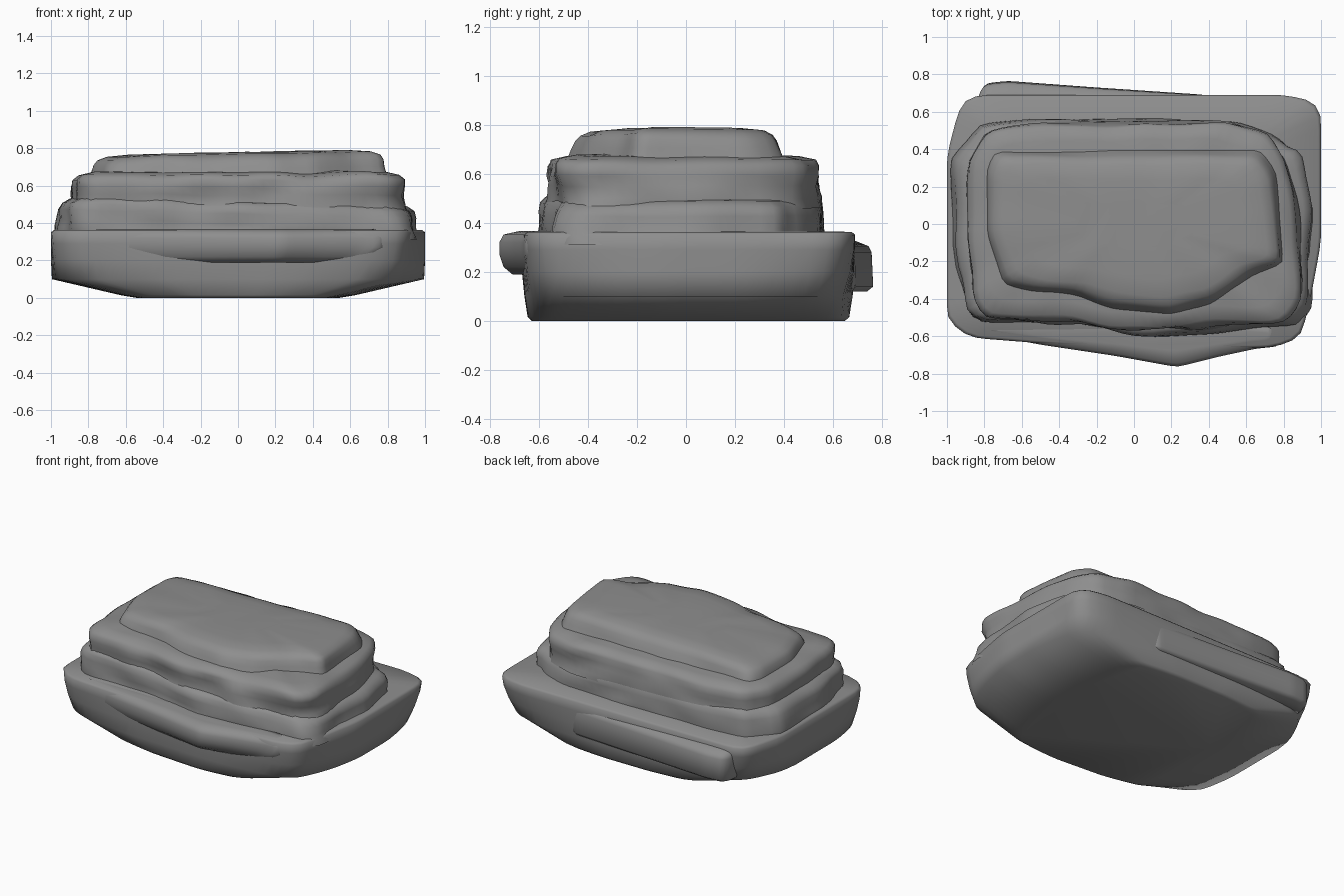
import bpy, bmesh
from mathutils import Vector, noise

# Dark grey stone
stone = bpy.data.materials.new("dark_stone")
stone.diffuse_color = (0.27, 0.27, 0.27, 1)


def resample(pts, n):
    """Evenly space n points round a closed outline, lightly rounding its corners."""
    pts = [Vector(p) for p in pts]
    segs = [(a, b, (b - a).length) for a, b in zip(pts, pts[1:] + pts[:1])]
    step = sum(s[2] for s in segs) / n
    out, travelled = [], 0.0
    for a, b, length in segs:
        while len(out) < n and len(out) * step < travelled + length:
            out.append(a.lerp(b, (len(out) * step - travelled) / length))
        travelled += length
    return [(out[i - 1] + out[i] * 4 + out[(i + 1) % len(out)]) / 6 for i in range(len(out))]


def slab(name, outline, rings, centre=(0, 0), n=96, tilt=0.0, rough=0.0, top=False, bottom=False):
    """Loft an outline through (z, x scale, y scale, corner tuck) rings."""
    pts, c = resample(outline, n), Vector(centre)
    bm = bmesh.new()
    loops = []
    for z, sx, sy, *tuck in rings:
        loop = []
        for p in pts:
            d = p - c
            k = noise.noise(Vector((p.x * 3.5, p.y * 3.5, z * 9))) * rough
            if p.y < -0.2:
                k *= 1.8
            if tuck:  # pull the corners in towards an ellipse
                d = d * (1 - tuck[0] * max(0, p.x ** 2 + (p.y / 0.68) ** 2 - 1.1))
            q = c + Vector((d.x * sx, d.y * sy)) + d.normalized() * k
            loop.append(bm.verts.new((q.x, q.y, z + tilt * q.x + k * 0.3)))
        loops.append(loop)
    for lo, hi in zip(loops, loops[1:]):
        for i in range(len(lo)):
            j = (i + 1) % len(lo)
            bm.faces.new((lo[i], lo[j], hi[j], hi[i]))
    if top:
        bm.faces.new(loops[-1])
    if bottom:
        bm.faces.new(loops[0][::-1])
    bmesh.ops.recalc_face_normals(bm, faces=bm.faces)
    mesh = bpy.data.meshes.new(name)
    bm.to_mesh(mesh)
    bm.free()
    mesh.materials.append(stone)
    ob = bpy.data.objects.new(name, mesh)
    bpy.context.collection.objects.link(ob)
    bpy.context.view_layer.objects.active = ob
    ob.select_set(True)
    bpy.ops.object.shade_smooth_by_angle(angle=1.45)
    ob.select_set(False)
    return ob


# Wide base slab, its underside curving up towards both ends
slab("base_slab",
     [(-1, -0.5), (-0.93, -0.58), (-0.85, -0.61), (-0.4, -0.645), (0.2, -0.67), (0.75, -0.66),
      (0.89, -0.61), (0.94, -0.42), (1, -0.1), (1, 0.6), (0.96, 0.66), (0.8, 0.69),
      (0.2, 0.69), (-0.83, 0.69), (-0.9, 0.67), (-0.94, 0.6), (-1, 0.37)],
     [(0, 0.54, 0.94, 0.06), (0.015, 0.63, 0.965, 0.08), (0.1, 0.995, 0.985, 0.1),
      (0.2, 1, 1, 0.05), (0.29, 1, 1, 0.01), (0.35, 1, 1), (0.363, 0.985, 0.98),
      (0.366, 0.65, 0.65)], bottom=True)

# Overhanging lip along the front of the base
slab("front_ledge",
     [(-0.85, -0.58), (-0.5, -0.645), (-0.1, -0.705), (0.23, -0.765), (0.45, -0.71),
      (0.66, -0.665), (0.78, -0.655), (0.8, -0.55)],
     [(0.19, 0.8, 0.75), (0.22, 0.9, 0.92), (0.27, 1, 1), (0.32, 1, 1), (0.352, 0.98, 0.92),
      (0.367, 0.9, 0.6)], centre=(0.1, -0.55), top=True, bottom=True)

# Lip along the back of the base
slab("back_ledge",
     [(0.45, 0.6), (0.4, 0.69), (-0.2, 0.73), (-0.68, 0.765), (-0.8, 0.752),
      (-0.83, 0.7), (-0.84, 0.6)],
     [(0.12, 0.97, 0.85), (0.14, 0.99, 1), (0.28, 1, 0.96), (0.305, 0.99, 0.88),
      (0.33, 0.95, 0.5)], centre=(-0.3, 0.6), top=True, bottom=True)

# Second layer
slab("lower_layer",
     [(-0.97, 0.35), (-0.83, 0.53), (-0.55, 0.56), (0.28, 0.56), (0.55, 0.545), (0.78, 0.47),
      (0.83, 0.41), (0.91, 0.4), (0.97, 0.08), (0.94, -0.44), (0.87, -0.54), (0.6, -0.56),
      (0.1, -0.615), (-0.12, -0.58), (-0.32, -0.53), (-0.8, -0.53), (-0.9, -0.48), (-0.97, -0.1)],
     [(0.33, 1, 1), (0.36, 1, 1), (0.4, 0.99, 1), (0.45, 0.985, 0.99), (0.485, 0.97, 0.975),
      (0.51, 0.93, 0.94), (0.525, 0.8, 0.8)], tilt=-0.025, rough=0.02)

# Third layer
slab("middle_layer",
     [(-0.9, 0.35), (-0.8, 0.5), (-0.5, 0.55), (0.5, 0.55), (0.72, 0.48), (0.81, 0.35),
      (0.89, 0.0), (0.9, -0.42), (0.82, -0.52), (0.6, -0.53), (0.35, -0.57), (-0.12, -0.57),
      (-0.32, -0.51), (-0.8, -0.5), (-0.86, -0.4), (-0.9, -0.1)],
     [(0.46, 1, 1), (0.5, 0.995, 0.985), (0.55, 0.99, 0.98), (0.59, 0.99, 0.99),
      (0.63, 0.985, 0.98), (0.655, 0.95, 0.95), (0.67, 0.88, 0.82), (0.675, 0.6, 0.5)],
     rough=0.024)

# Tilted top cap
slab("top_layer",
     [(-0.78, 0.28), (-0.74, 0.37), (0.66, 0.37), (0.74, 0.26), (0.79, -0.2), (0.62, -0.26),
      (0.42, -0.41), (0.2, -0.455), (-0.1, -0.42), (-0.3, -0.36), (-0.52, -0.35),
      (-0.7, -0.31), (-0.78, -0.05)],
     [(0.63, 1.02, 1.1), (0.69, 1, 1.03), (0.725, 0.99, 0.995), (0.75, 0.965, 0.95),
      (0.768, 0.9, 0.86), (0.777, 0.75, 0.65), (0.779, 0.4, 0.3)],
     tilt=0.02, rough=0.012, top=True)
